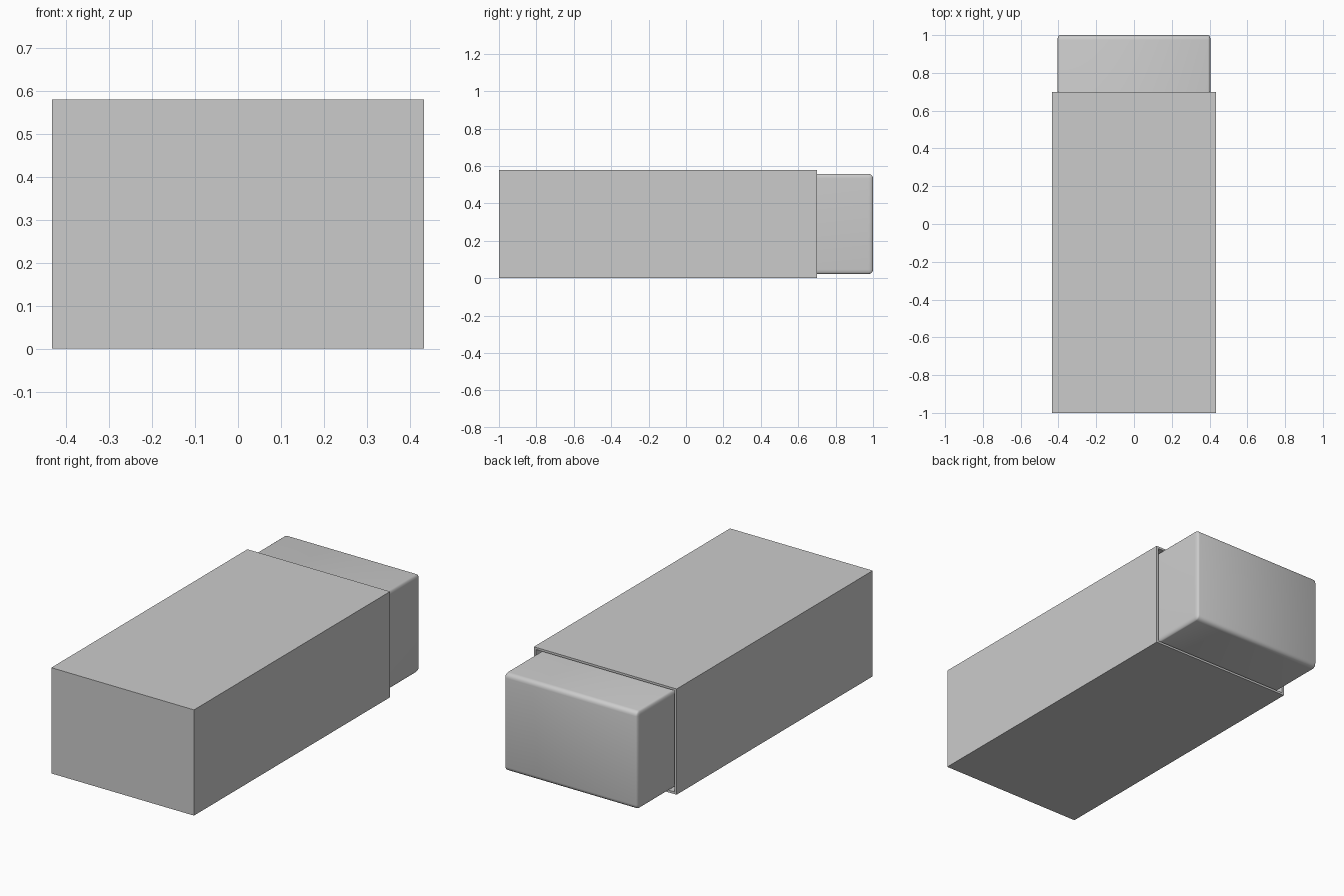
import bpy, bmesh
from mathutils import Matrix

if "Cube" in bpy.data.objects:
    bpy.data.objects.remove(bpy.data.objects["Cube"])


def box(name, lo, hi, edit):
    """Axis-aligned box between two corners, refined by an edit function."""
    bm = bmesh.new()
    size = [b - a for a, b in zip(lo, hi)]
    mid = [(a + b) / 2 for a, b in zip(lo, hi)]
    bmesh.ops.create_cube(bm, size=1, matrix=Matrix.LocRotScale(mid, None, size))
    edit(bm)
    mesh = bpy.data.meshes.new(name)
    bm.to_mesh(mesh)
    bm.free()
    obj = bpy.data.objects.new(name, mesh)
    bpy.context.collection.objects.link(obj)
    return obj


def open_back(bm):
    back = max(bm.faces, key=lambda f: f.calc_center_median().y)
    bmesh.ops.delete(bm, geom=[back], context='FACES_ONLY')


def round_edges(bm):
    # Bevel at double width, then squeeze x so the side rounding is tighter
    bmesh.ops.scale(bm, vec=(2, 1, 1), verts=bm.verts)
    bmesh.ops.bevel(bm, geom=bm.edges[:], offset=0.025, segments=4,
                    profile=0.5, affect='EDGES')
    bmesh.ops.scale(bm, vec=(0.5, 1, 1), verts=bm.verts)


# Sleeve: thin-walled box, closed at the front and open at the back
sleeve = box("sleeve", (-0.433, -1, 0), (0.433, 0.7, 0.58), open_back)
wall = sleeve.modifiers.new("wall", 'SOLIDIFY')
wall.thickness = 0.012
wall.offset = -1
wall.use_even_offset = True

# Eraser: softly rounded block inside the sleeve with a small gap around it
eraser = box("eraser_block", (-0.405, -0.975, 0.022), (0.405, 1, 0.558), round_edges)
bpy.context.view_layer.objects.active = eraser
eraser.select_set(True)
bpy.ops.object.shade_smooth_by_angle(angle=0.6)
